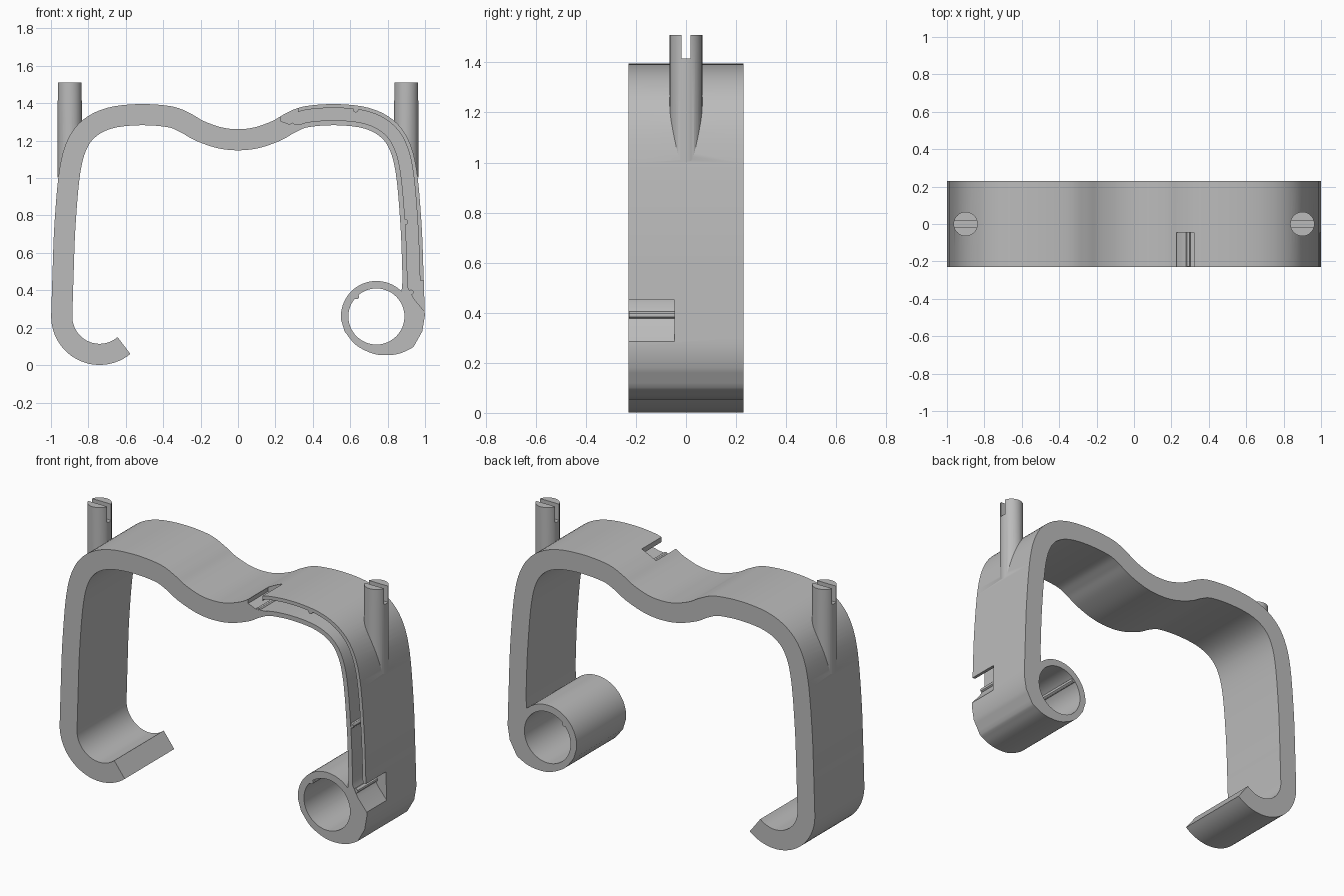
import bpy, bmesh, math
from mathutils import Vector

cube = bpy.data.objects.get("Cube")
if cube:
    bpy.data.objects.remove(cube)

GREY = (0.5, 0.5, 0.5, 1)
mat = bpy.data.materials.new("plain_grey")
mat.use_nodes = True
mat.diffuse_color = GREY
mat.node_tree.nodes["Principled BSDF"].inputs["Base Color"].default_value = GREY

HALF, DEPTH = 0.23, 0.0565      # half width along y, half thickness of the band


def finish(bm, name):
    bmesh.ops.recalc_face_normals(bm, faces=bm.faces)
    me = bpy.data.meshes.new(name)
    bm.to_mesh(me)
    bm.free()
    me.materials.append(mat)
    ob = bpy.data.objects.new(name, me)
    bpy.context.collection.objects.link(ob)
    return ob


def extrude(outline, y0, y1, name):
    """Solid from an x-z outline, running from y0 to y1."""
    bm = bmesh.new()
    face = bm.faces.new([bm.verts.new((x, y0, z)) for x, z in outline])
    new = bmesh.ops.extrude_face_region(bm, geom=[face])["geom"]
    verts = [g for g in new if isinstance(g, bmesh.types.BMVert)]
    bmesh.ops.translate(bm, verts=verts, vec=(0, y1 - y0, 0))
    return finish(bm, name)


def arc(cx, cz, r, a0, a1, n):
    angles = [math.radians(a0 + (a1 - a0) * i / n) for i in range(n + 1)]
    return [Vector((cx + r * math.cos(a), cz + r * math.sin(a))) for a in angles]


def spline(pts, steps=6):
    """Smooth curve through the points."""
    p = [2 * pts[0] - pts[1]] + pts + [2 * pts[-1] - pts[-2]]
    out = []
    for a, b, c, d in zip(p, p[1:], p[2:], p[3:]):
        for i in range(steps):
            t = i / steps
            out.append(0.5 * (2 * b + (c - a) * t + (2 * a - 5 * b + 4 * c - d) * t * t
                              + (3 * b - a - 3 * c + d) * t ** 3))
    return out + [pts[-1]]


def offset(path, dist):
    """Shift a path sideways; positive is to the left of travel."""
    out = []
    for i, p in enumerate(path):
        d = (path[min(i + 1, len(path) - 1)] - path[max(i - 1, 0)]).normalized()
        out.append(p + dist * Vector((-d.y, d.x)))
    return out


def boolean(ob, other, op):
    mod = ob.modifiers.new(op, "BOOLEAN")
    mod.operation, mod.solver, mod.object = op, "EXACT", other
    bpy.context.view_layer.objects.active = ob
    bpy.ops.object.modifier_apply(modifier=mod.name)
    bpy.data.objects.remove(other)


def smooth(ob):
    bpy.ops.object.select_all(action="DESELECT")
    ob.select_set(True)
    bpy.context.view_layer.objects.active = ob
    bpy.ops.object.shade_smooth_by_angle(angle=math.radians(30))


# centre line of the band: left half, then mirrored
half = [Vector(p) for p in (
    (-0.9425, 0.26), (-0.935, 0.5), (-0.925, 0.75), (-0.9, 1.03), (-0.86, 1.18),
    (-0.79, 1.27), (-0.68, 1.322), (-0.525, 1.339), (-0.366, 1.328), (-0.28, 1.295),
    (-0.206, 1.253), (-0.1, 1.216), (0, 1.205))]
full = half + [Vector((-p.x, p.y)) for p in reversed(half[:-1])]
line = spline(full)
hook = arc(-0.74, 0.26, 0.2025, -50, -180, 24)
path = hook[:-1] + line

# band with hook and hinge eye as one outline
outer = offset(path, DEPTH)
inner = [p for p in offset(path, -DEPTH) if not (p.x > 0.5 and p.y < 0.42)]
heel = spline([Vector(p) for p in ((0.985, 0.18), (0.94, 0.1))], 4)
belly = spline([Vector(p) for p in ((0.93, 0.092), (0.87, 0.064), (0.8, 0.053),
                                    (0.72, 0.062), (0.63, 0.108), (0.57, 0.18))], 5)
eye = arc(0.74, 0.26, 0.19, 185, 45, 28)
band = extrude(outer + heel + belly + eye + inner[::-1], -HALF, HALF, "clip_band")
boolean(band, extrude(arc(0.74, 0.26, 0.15, 0, 352.5, 47), -1, 1, "eye_cutter"), "DIFFERENCE")

# posts with a slotted top, bottoms slanted to stay inside the band
for side in (-1, 1):
    bm = bmesh.new()
    bmesh.ops.create_cone(bm, cap_ends=True, segments=40, radius1=0.065, radius2=0.065, depth=1)
    for v in bm.verts:
        v.co.z = 1.51 if v.co.z > 0 else 1.1 - 1.5 * v.co.x
        v.co.x = side * (0.9 + v.co.x)
    post = finish(bm, "post")
    bm = bmesh.new()
    bmesh.ops.create_cube(bm, size=1)
    for v in bm.verts:
        v.co = (side * 0.9 + v.co.x, v.co.y * 0.036, 1.515 + v.co.z * 0.2)
    boolean(post, finish(bm, "slot_cutter"), "DIFFERENCE")
    boolean(band, post, "UNION")

# wire channel in the front face, opening out at both ends
part = [p for p in line if p.x > 0.33 and p.y > 0.45]
low_mouth = [(0.906, 0.42), (0.94, 0.355), (1.0, 0.283), (1.1, 0.283), (1.1, 0.45), (0.975, 0.45)]
top_mouth = [(0.32, 1.345), (0.32, 1.5), (0.227, 1.5), (0.227, 1.306), (0.28, 1.285)]
channel = extrude(offset(part, -0.03) + low_mouth + offset(part, 0.036)[::-1] + top_mouth,
                  -0.4, -0.045, "channel_cutter")
boolean(band, channel, "DIFFERENCE")
smooth(band)

# small retaining ribs in the channel and the eye
ribs = {"top_mouth_rib": (0.29, 1.282, -0.04), "upper_rib": (0.63, 1.365, -0.04),
        "side_rib": (0.896, 0.765, -0.04), "low_mouth_rib": (0.925, 0.39, -0.04),
        "eye_rib": (0.634, 0.366, HALF)}
for name, (x, z, back) in ribs.items():
    smooth(extrude(arc(x, z, 0.014, 0, 330, 11), -HALF + 0.002, back - 0.002, name))
